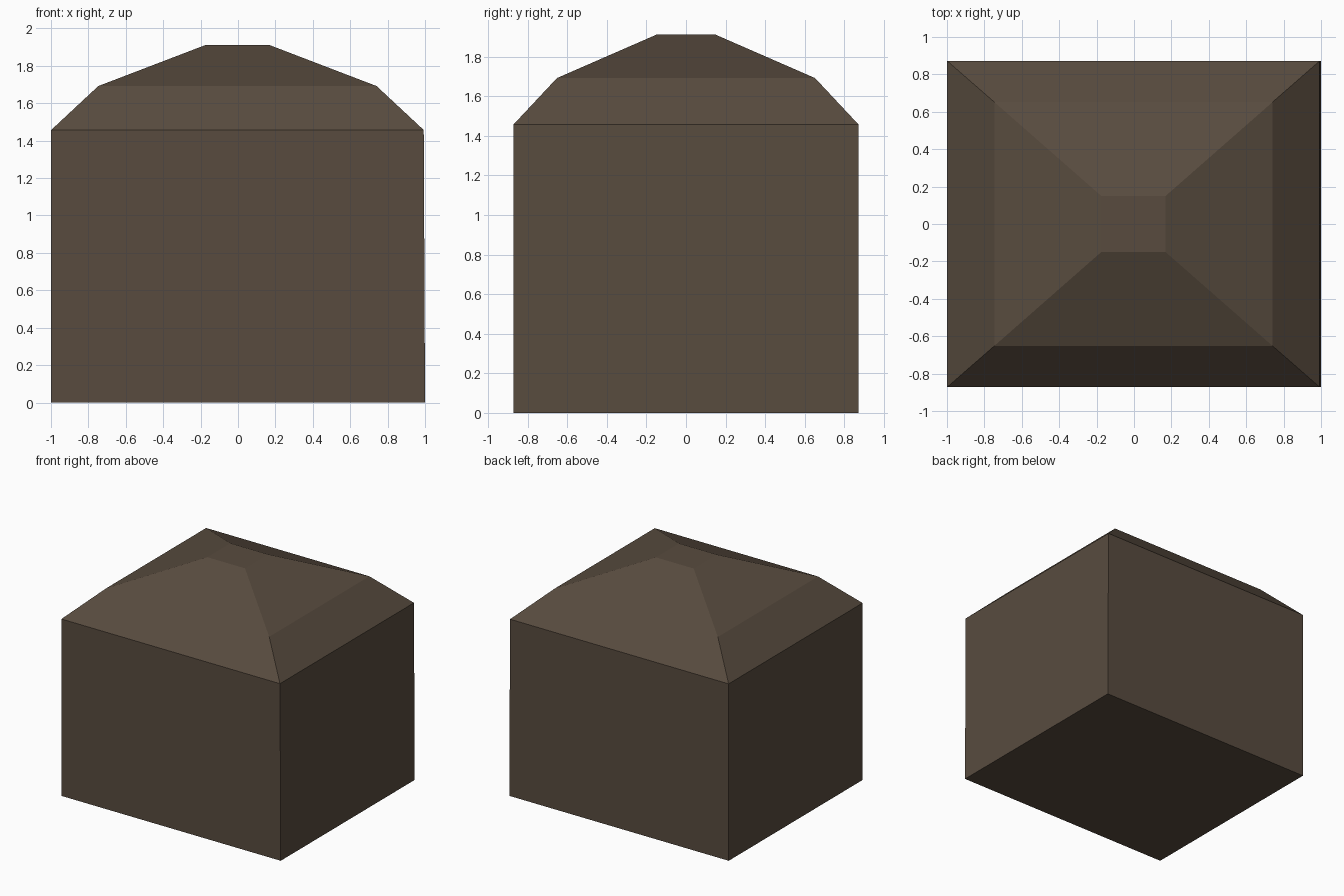
import bpy, bmesh

if "Cube" in bpy.data.objects:
    bpy.data.objects.remove(bpy.data.objects["Cube"])

# Single dark brown colour
brown = bpy.data.materials.new("dark brown")
brown.diffuse_color = (0.098, 0.071, 0.049, 1.0)
brown.use_nodes = True
brown.node_tree.nodes["Principled BSDF"].inputs["Base Color"].default_value = brown.diffuse_color


def loft(name, rings):
    """Stack rectangles (centre x, half width, half depth, z) into a closed solid."""
    bm = bmesh.new()
    loops = []
    for cx, hx, hy, z in rings:
        loops.append([bm.verts.new((cx + sx * hx, sy * hy, z))
                      for sx, sy in ((-1, -1), (1, -1), (1, 1), (-1, 1))])
    for low, high in zip(loops, loops[1:]):
        for i in range(4):
            j = (i + 1) % 4
            bm.faces.new((low[i], low[j], high[j], high[i]))
    bm.faces.new(loops[0][::-1])
    bm.faces.new(loops[-1])
    bmesh.ops.recalc_face_normals(bm, faces=bm.faces)
    mesh = bpy.data.meshes.new(name)
    bm.to_mesh(mesh)
    bm.free()
    mesh.materials.append(brown)
    obj = bpy.data.objects.new(name, mesh)
    bpy.context.collection.objects.link(obj)
    return obj


# Box walls with a two-slope faceted roof, one closed block
loft("domed_block", [
    (0.0, 1.0, 0.872, 0.0),
    (-0.003, 0.996, 0.872, 1.457),
    (-0.003, 0.744, 0.652, 1.692),
    (-0.003, 0.172, 0.150, 1.911),
])
